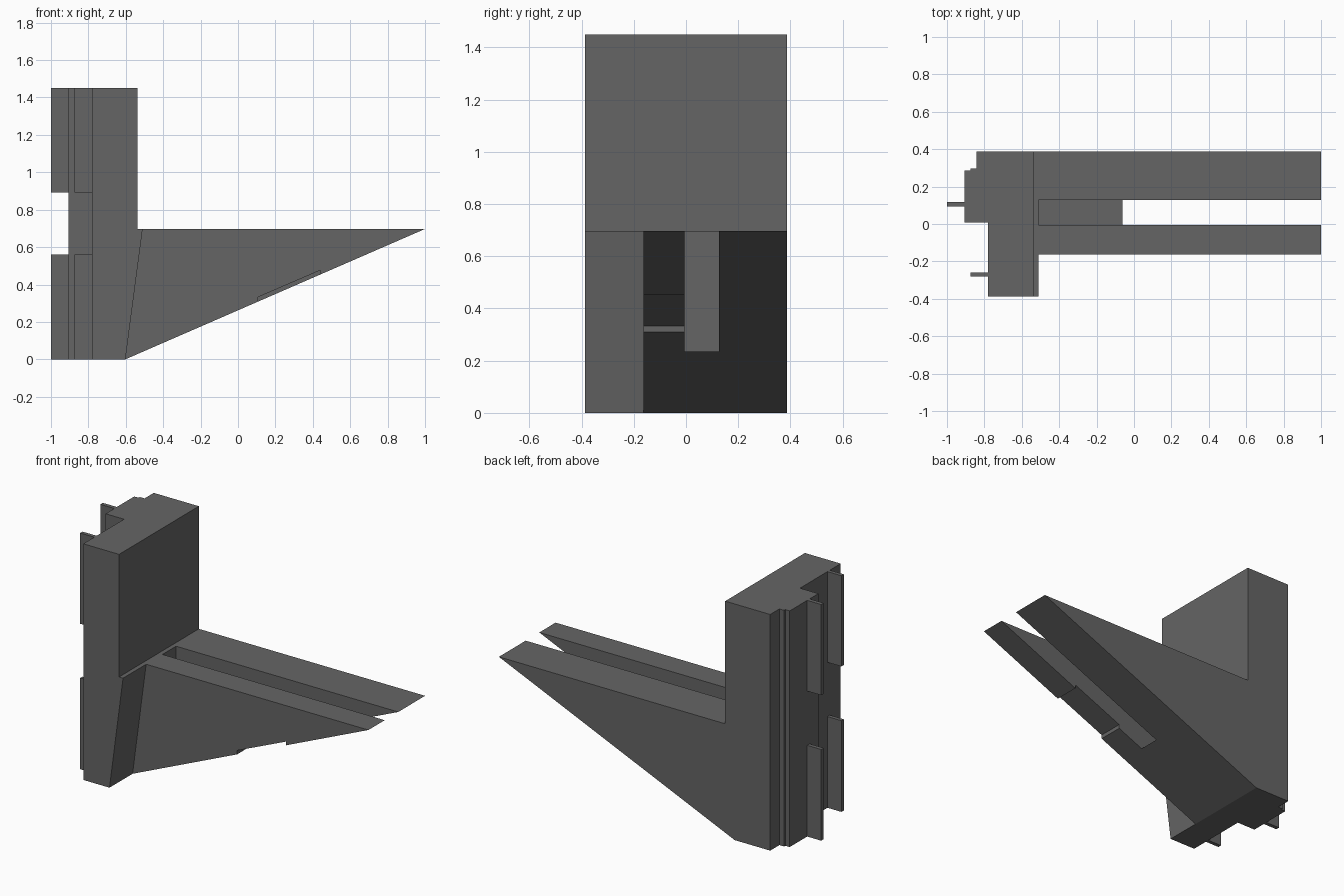
import bpy, bmesh

if "Cube" in bpy.data.objects:
    bpy.data.objects.remove(bpy.data.objects["Cube"])

# Dark grey finish
dark = bpy.data.materials.new("dark_grey")
dark.diffuse_color = (0.13, 0.13, 0.13, 1)
dark.use_nodes = True
dark.node_tree.nodes["Principled BSDF"].inputs["Base Color"].default_value = dark.diffuse_color


def prism(name, profile, y0, y1):
    """Extrude an (x, z) profile from y0 to y1."""
    bm = bmesh.new()
    face = bm.faces.new([bm.verts.new((x, y0, z)) for x, z in profile])
    ext = bmesh.ops.extrude_face_region(bm, geom=[face])
    verts = [v for v in ext["geom"] if isinstance(v, bmesh.types.BMVert)]
    bmesh.ops.translate(bm, verts=verts, vec=(0, y1 - y0, 0))
    bmesh.ops.recalc_face_normals(bm, faces=bm.faces)
    mesh = bpy.data.meshes.new(name)
    bm.to_mesh(mesh)
    bm.free()
    mesh.materials.append(dark)
    obj = bpy.data.objects.new(name, mesh)
    bpy.context.collection.objects.link(obj)
    return obj


def rect(x0, x1, z0, z1):
    return [(x0, z0), (x1, z0), (x1, z1), (x0, z1)]


def cut(obj, profile, y0, y1):
    """Subtract a prism from obj and discard the cutter."""
    cutter = prism("cutter", profile, y0, y1)
    mod = obj.modifiers.new("cut", "BOOLEAN")
    mod.operation, mod.solver, mod.object = "DIFFERENCE", "EXACT", cutter
    bpy.context.view_layer.objects.active = obj
    bpy.ops.object.modifier_apply(modifier=mod.name)
    bpy.data.objects.remove(cutter)


HALF, TOP, SHELF = 0.387, 1.45, 0.697

# Bracket body: upright plate with a wedge-shaped shelf
body = prism("bracket_body", [(-0.905, 0), (-0.602, 0), (1, SHELF), (-0.537, SHELF),
                              (-0.537, TOP), (-0.905, TOP)], -HALF, HALF)

# Stepped back of the plate
cut(body, rect(-1.2, -0.78, -0.2, 1.7), -0.6, 0.008)
cut(body, rect(-1.2, -0.843, -0.2, 1.7), 0.298, 0.6)
cut(body, rect(-1.2, -0.875, -0.2, 1.7), 0.286, 0.5)

# Slanted front face beside the narrower shelf
cut(body, [(-0.6152, -0.1), (1.2, -0.1), (1.2, 0.8), (-0.4964, 0.8)], -0.6, -0.163)

# Slot between the two arms
cut(body, rect(-0.51, 1.2, 0.235, 0.9), -0.005, 0.127)

# Shallow recess under the front arm
cut(body, [(0.108, 0.1), (0.44, 0.1), (0.44, 0.476), (0.108, 0.333)], -0.3, 0.05)

# Hook tabs on the back, two per row
for side, x0, x1, y0, y1 in [("rail", -1.0, -0.895, 0.093, 0.117),
                             ("plate", -0.875, -0.77, -0.281, -0.258)]:
    for level, z0, z1 in [("lower", 0, 0.56), ("upper", 0.893, TOP)]:
        prism(f"{level}_{side}_tab", rect(x0, x1, z0, z1), y0, y1)
